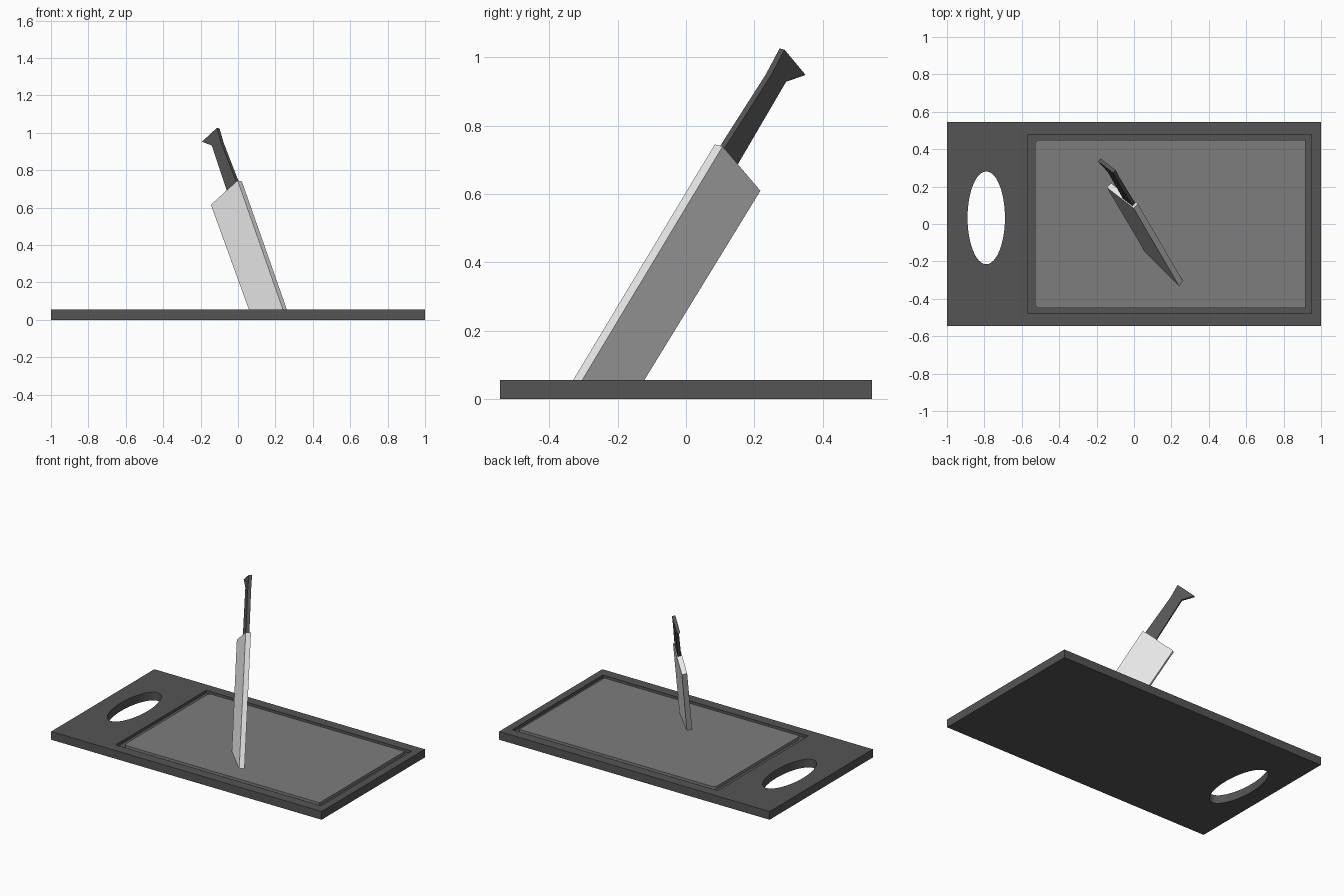
import bpy, bmesh, math
from mathutils import Vector

if "Cube" in bpy.data.objects:
    bpy.data.objects.remove(bpy.data.objects["Cube"])


def material(name, v):
    m = bpy.data.materials.new(name)
    m.diffuse_color = (v, v, v, 1)
    m.use_nodes = True
    m.node_tree.nodes["Principled BSDF"].inputs["Base Color"].default_value = m.diffuse_color
    return m


DARK = material("dark grey", 0.09)
MID = material("mid grey", 0.205)
STEEL = material("pale steel", 0.8)


def prism(name, outline, offset, mat):
    """Extrude a closed 3D outline along an offset vector."""
    bm = bmesh.new()
    face = bm.faces.new([bm.verts.new(p) for p in outline])
    ext = bmesh.ops.extrude_face_region(bm, geom=[face], use_keep_orig=True)
    moved = [g for g in ext["geom"] if isinstance(g, bmesh.types.BMVert)]
    bmesh.ops.translate(bm, verts=moved, vec=offset)
    bmesh.ops.recalc_face_normals(bm, faces=bm.faces)
    me = bpy.data.meshes.new(name)
    bm.to_mesh(me)
    bm.free()
    me.materials.append(mat)
    ob = bpy.data.objects.new(name, me)
    bpy.context.collection.objects.link(ob)
    return ob


def rect(x0, x1, y0, y1, z):
    return [(x0, y0, z), (x1, y0, z), (x1, y1, z), (x0, y1, z)]


def cut(target, cutter):
    cutter.hide_render = True
    mod = target.modifiers.new(cutter.name, 'BOOLEAN')
    mod.object = cutter
    mod.operation = 'DIFFERENCE'
    mod.solver = 'EXACT'
    bpy.context.view_layer.objects.active = target
    bpy.ops.object.modifier_apply(modifier=mod.name)
    bpy.data.objects.remove(cutter)


TOP = 0.055

# Board with oval hand hole and a shallow recess that leaves the juice groove
board = prism("board", rect(-1, 1, -0.545, 0.545, 0), (0, 0, TOP), DARK)
oval = [(-0.79 + 0.1 * math.cos(a), 0.033 + 0.248 * math.sin(a), -0.05)
        for a in (2 * math.pi * i / 48 for i in range(48))]
cut(board, prism("hand_hole", oval, (0, 0, 0.2), DARK))
cut(board, prism("recess", rect(-0.57, 0.95, -0.478, 0.478, TOP - 0.018),
                 (0, 0, 0.1), DARK))

# Cutting panel, rounded on the two corners near the hand hole
r, x0, x1, h = 0.025, -0.53, 0.918, 0.45
panel = [(x1, -h, TOP), (x1, h, TOP)]
for sy, start in ((1, 90), (-1, 180)):
    for i in range(5):
        a = math.radians(start + 22.5 * i)
        panel.append((x0 + r + r * math.cos(a),
                      sy * (h - r) + r * math.sin(a), TOP))
prism("cutting_panel", panel, (0, 0, -0.02), MID)

# Knife: outlines given as (x, z), placed on the leaning plane of the blade
NORMAL = Vector((1, 1, -0.25)).normalized()


def knife_part(name, pts, start, thick, mat):
    outline = [Vector((x, -0.104 - x + 0.25 * z, z)) + NORMAL * start
               for x, z in pts]
    return prism(name, outline, NORMAL * thick, mat)


knife_part("knife_blade",
           [(0.242, 0.05), (0.06, 0.05), (-0.145, 0.615), (-0.002, 0.745)],
           0.0, 0.033, STEEL)
knife_part("knife_handle",
           [(-0.010, 0.730), (-0.062, 0.685), (-0.145, 0.933),
            (-0.197, 0.953), (-0.117, 1.027), (-0.096, 0.952)],
           0.006, 0.021, DARK)
